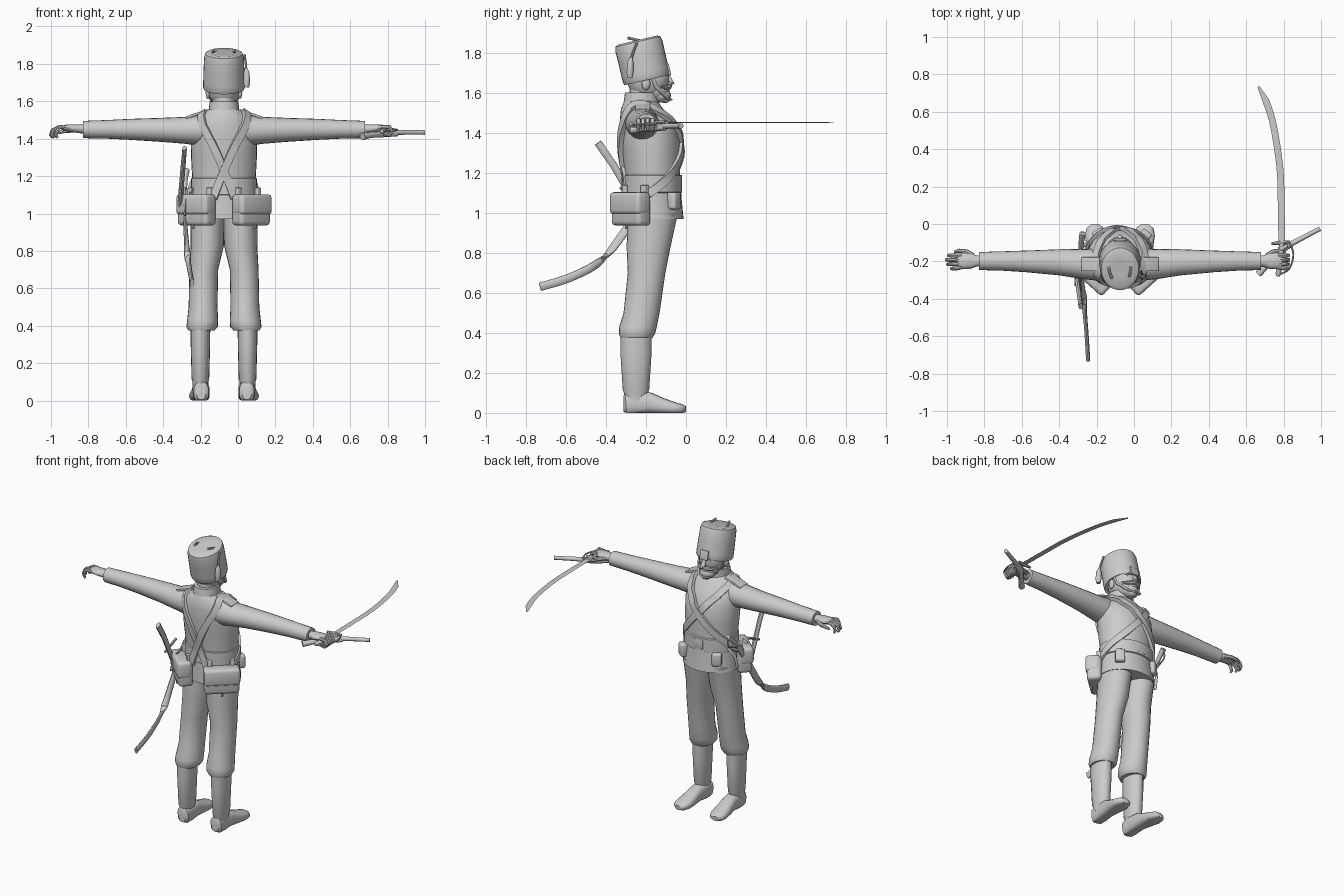
import bpy, bmesh, math
from mathutils import Vector, Matrix

CX = -0.075                                   # body mirror plane
Y, Z = Vector((0, 1, 0)), Vector((0, 0, 1))
mat = bpy.data.materials.new("plain grey")
mat.diffuse_color = (0.6, 0.6, 0.6, 1)


def finish(name, bm, angle=40):
    bmesh.ops.recalc_face_normals(bm, faces=bm.faces[:])
    me = bpy.data.meshes.new(name)
    bm.to_mesh(me)
    bm.free()
    me.materials.append(mat)
    ob = bpy.data.objects.new(name, me)
    bpy.context.collection.objects.link(ob)
    bpy.ops.object.select_all(action='DESELECT')
    ob.select_set(True)
    bpy.context.view_layer.objects.active = ob
    bpy.ops.object.shade_smooth_by_angle(angle=math.radians(angle))
    return ob


def spline(pts, k=6):
    """Smooth path through points of any dimension."""
    pts = [Vector(p) for p in pts]
    q = [pts[0]] + pts + [pts[-1]]
    out = []
    for i in range(1, len(q) - 2):
        a, b, c, d = q[i - 1:i + 3]
        for j in range(k):
            t = j / k
            out.append(0.5 * (2 * b + (c - a) * t + (2 * a - 5 * b + 4 * c - d) * t * t
                              + (3 * b - a - 3 * c + d) * t ** 3))
    return out + [pts[-1]]


def tube(name, pts, radii, n=16, up=Z, axis=None, floor=False, power=1.0):
    """Loft of elliptical rings; axis fixes the ring direction."""
    pts = [Vector(p) for p in pts]
    if not isinstance(radii, list):
        radii = [radii] * len(pts)
    bm = bmesh.new()
    rings = []
    for i, p in enumerate(pts):
        t = axis or (pts[min(i + 1, len(pts) - 1)] - pts[max(i - 1, 0)]).normalized()
        side = t.cross(up).normalized()
        top = side.cross(t)
        a, b = radii[i] if isinstance(radii[i], tuple) else (radii[i], radii[i])
        ring = []
        for k in range(n):
            w = 2 * math.pi * k / n
            c, s = math.cos(w), math.sin(w)
            c, s = (math.copysign(abs(v) ** power, v) for v in (c, s))
            v = p + side * a * c + top * b * s
            if floor:
                v.z = max(v.z, 0)
            ring.append(bm.verts.new(v))
        rings.append(ring)
    for r, q in zip(rings, rings[1:]):
        for k in range(n):
            bm.faces.new((r[k], r[(k + 1) % n], q[(k + 1) % n], q[k]))
    bm.faces.new(rings[0])
    bm.faces.new(rings[-1])
    return finish(name, bm)


def column(name, secs, n=24, power=1.0):
    """Vertical loft from (z, x, y, rx, ry)."""
    return tube(name, [(x, y, z) for z, x, y, _, _ in secs],
                [(a, b) for _, _, _, a, b in secs], n, Y, Z, power=power)


def blob(name, loc, r, seg=20):
    bm = bmesh.new()
    bmesh.ops.create_uvsphere(bm, u_segments=seg, v_segments=seg // 2, radius=1,
                              matrix=Matrix.Translation(loc) @ Matrix.Diagonal((*r, 1)))
    return finish(name, bm, 60)


def box(name, loc, size, rot=(0, 0, 0), bevel=0.0):
    bm = bmesh.new()
    m = Matrix.Translation(loc)
    for ang, ax in zip(rot, 'XYZ'):
        m = m @ Matrix.Rotation(math.radians(ang), 4, ax)
    bmesh.ops.create_cube(bm, size=1, matrix=m @ Matrix.Diagonal((*size, 1)))
    if bevel:
        bmesh.ops.bevel(bm, geom=bm.edges[:], offset=bevel, segments=3, profile=0.5, affect='EDGES')
    return finish(name, bm)


# torso: (z, half width, back y, front y)
BODY = [(0.97, .183, -.31, -.012), (1.1, .170, -.303, -.025), (1.19, .170, -.303, -.03),
        (1.3, .176, -.322, -.025), (1.4, .178, -.33, -.035), (1.47, .168, -.33, -.07),
        (1.52, .135, -.325, -.115), (1.555, .085, -.31, -.14)]
column("jacket", [(z, CX, (b + f) / 2, r, (f - b) / 2) for z, r, b, f in BODY], 32)
column("waist_belt", [(z, CX, -.165, r, r - .03) for z, r in
                      ((1.1, .171), (1.103, .176), (1.187, .176), (1.19, .171))], 32)
column("collar", [(1.53, CX, -.225, .085, .09), (1.6, CX, -.22, .076, .085), (1.6, CX, -.22, .06, .07)])


def body_point(a, z):
    for p, q in zip(BODY, BODY[1:]):
        if z <= q[0] or q is BODY[-1]:
            t = (z - p[0]) / (q[0] - p[0])
            r, b, f = (p[i] + (q[i] - p[i]) * t for i in (1, 2, 3))
            a = math.radians(a)
            return Vector((CX + r * math.cos(a), (b + f) / 2 + (f - b) / 2 * math.sin(a), z))


def strap(name, keys, s, width=.042, thick=.014):
    """Flat band lying on the jacket along (angle, height) keys."""
    uv = spline(keys, 7)
    bm = bmesh.new()
    rings = []
    for i, (a, z) in enumerate(uv):
        p = body_point(a, z)
        nrm = (body_point(a + 2, z) - p).cross(body_point(a, z + .01) - p).normalized()
        t = (body_point(*uv[min(i + 1, len(uv) - 1)]) - body_point(*uv[max(i - 1, 0)])).normalized()
        w = nrm.cross(t).normalized() * width / 2
        ring = []
        for v in (p - w - nrm * .01, p + w - nrm * .01, p + w + nrm * thick, p - w + nrm * thick):
            if s < 0:
                v.x = 2 * CX - v.x
            ring.append(bm.verts.new(v))
        rings.append(ring)
    for r, q in zip(rings, rings[1:]):
        for k in range(4):
            bm.faces.new((r[k], r[(k + 1) % 4], q[(k + 1) % 4], q[k]))
    bm.faces.new(rings[0])
    bm.faces.new(rings[-1])
    finish(name, bm)


STRAP = [(-71, 1.08), (-90, 1.23), (-115, 1.4), (-145, 1.51), (-180, 1.535), (-218, 1.5),
         (-245, 1.44), (-270, 1.35), (-310, 1.22), (-355, 1.12), (-400, 1.05)]
for s, side in ((-1, "left"), (1, "right")):
    def X(off):
        return CX + s * off
    strap(side + "_cross_strap", STRAP, s, thick=.014 if s > 0 else .02)

    # trousers, boots and shoes
    column(side + "_trouser_leg", [(z, X(o), y, a, b) for z, o, y, a, b in (
        (1.0, .088, -.165, .09, .125), (.83, .089, -.187, .089, .11), (.7, .108, -.197, .077, .094),
        (.5, .112, -.222, .077, .09), (.43, .114, -.24, .083, .094), (.395, .117, -.245, .084, .09),
        (.375, .12, -.248, .07, .08), (.375, .122, -.25, .04, .05))])
    column(side + "_boot", [(z, X(.126), -.25, a, b) for z, a, b in (
        (.4, .053, .078), (.3, .052, .078), (.115, .047, .066), (.1, .042, .06), (.05, .042, .055))], 20)
    tube(side + "_shoe", [(X(o), y, z) for o, y, z in (
        (.122, -.312, .045), (.122, -.30, .045), (.122, -.25, .05), (.124, -.18, .05), (.128, -.12, .035),
        (.132, -.06, .024), (.136, -.02, .02), (.138, -.002, .018))],
        [(.025, .04), (.04, .055), (.045, .06), (.045, .052), (.05, .04), (.055, .03), (.045, .024), (.02, .015)],
        20, floor=True, power=.8)

    # sleeve and shoulder board
    tube(side + "_sleeve", [(X(o), y, z) for o, y, z in (
        (.09, -.22, 1.45), (.15, -.217, 1.445), (.21, -.213, 1.445), (.32, -.205, 1.447),
        (.5, -.20, 1.45), (.62, -.198, 1.45), (.755, -.198, 1.449), (.755, -.198, 1.449))],
        [(.085, .08), (.083, .08), (.08, .072), (.07, .065), (.058, .056), (.052, .05), (.048, .046), (.03, .03)],
        20, axis=Vector((s, 0, 0)))
    box(side + "_shoulder_board", (X(.145), -.215, 1.532), (.125, .075, .014), (0, s * 19, 0), .004)

    # wrist, palm, fingers and thumb
    grip = s > 0
    tube(side + "_palm", [(X(o), -.198, z) for o, z in
                          ((.73, 1.45), (.765, 1.452), (.80, 1.455), (.845, 1.458), (.865, 1.458))],
         [(.027, .025), (.029, .024), (.042, .022), (.043, .018), (.036, .012)], 14)
    for i in range(4):
        y = -.168 - i * .021
        if grip:
            path = [(.845, 1.462), (.885, 1.462), (.9, 1.44), (.885, 1.418), (.85, 1.42)]
        else:
            L = (.0, .012, .006, -.015)[i]
            path = [(.845, 1.46), (.88, 1.462), (.905 + L, 1.445), (.915 + L, 1.42), (.905 + L, 1.405)]
        tube(side + f"_finger_{i + 1}", [(X(o), y - .006 * i * (k > 0) * .4, z) for k, (o, z) in enumerate(path)],
             [.011, .011, .0105, .0095, .006], 8, up=Y)
    tube(side + "_thumb", [(X(.785), -.17, 1.45), (X(.82), -.148, 1.445), (X(.86), -.143, 1.44), (X(.885), -.15, 1.43)],
         [.014, .013, .011, .007], 8)

    # cartridge pouch with flap, hung on the rear corner of the belt
    turn = Matrix.Rotation(math.radians(s * 42), 3, 'Z')
    mid = Vector((X(.145), -.275, 1.018))
    box(side + "_pouch", mid, (.215, .09, .165), (0, 0, s * 42), .022)
    box(side + "_pouch_flap", mid + turn @ Vector((0, -.008, .03)), (.222, .09, .11), (0, 0, s * 42), .02)
    for k in (-.07, .07):
        box(side + "_pouch_loop", mid + turn @ Vector((k, .03, .05)), (.03, .035, .14), (0, 0, s * 42), .005)
    tube(side + "_pouch_toggle", [mid + turn @ Vector((0, -.03, -.075)), mid + turn @ Vector((0, -.03, -.1))],
         .008, 8, Y)
    blob(side + "_ear", (X(.086), -.20, 1.645), (.012, .022, .032), 12)

# head, face and beard
column("neck", [(1.53, CX, -.215, .06, .07), (1.64, CX, -.205, .062, .075)])
blob("head", (CX, -.19, 1.67), (.086, .105, .105), 28)
blob("jaw", (CX, -.152, 1.612), (.062, .07, .055))
blob("beard", (CX, -.125, 1.588), (.052, .05, .038))
blob("beard_tip", (CX, -.105, 1.57), (.03, .028, .022), 14)
tube("nose", [(CX, -.098, 1.69), (CX, -.082, 1.668), (CX, -.072, 1.65), (CX, -.09, 1.642)],
     [.009, .012, .016, .010], 10, Y)
for s in (-1, 1):
    tube("moustache", [(CX, -.08, 1.634), (CX + s * .025, -.085, 1.628), (CX + s * .05, -.105, 1.625),
                       (CX + s * .068, -.125, 1.632)], [.011, .013, .010, .004], 8)
    tube("eyebrow", [(CX + s * .012, -.09, 1.69), (CX + s * .035, -.093, 1.694), (CX + s * .058, -.112, 1.688)],
         [.006, .008, .004], 8)
    blob("eye", (CX + s * .032, -.103, 1.674), (.013, .01, .009), 12)
    tube("chin_strap", [(CX + s * .092, -.175, 1.7), (CX + s * .086, -.15, 1.63), (CX + s * .05, -.095, 1.575),
                        (CX, -.075, 1.565)], [(.004, .01)] * 4, 8, Y)

# cap tilted back, with badge, cord and tassel
tilt = Vector((0, -.235, 1)).normalized()
base = Vector((CX, -.198, 1.675))
tube("cap", [base + tilt * h for h in (.0, -.012, 0, .03, .1, .165, .185, .193, .188)],
     [(.09, .1), (.107, .114), (.112, .119), (.111, .12), (.109, .12), (.106, .121), (.1, .116), (.086, .1), (.03, .035)],
     32, Y, tilt)
tube("cap_top_cord", spline([base + tilt * .193 + Vector((.06 * math.cos(a), .07 * math.sin(a), -.016 * math.sin(a)))
                             for a in (-.6, .3, 1.2, 2.1, 3, 3.9)], 4), .007, 8)
box("cap_badge", base + Vector((0, .112, .04)), (.06, .012, .06), (13, 0, 0), .004)
tube("cap_cord", [(.035, -.245, 1.85), (.042, -.265, 1.8), (.044, -.275, 1.76)], .006, 8, Y)
tube("cap_tassel", [(.044, -.275, 1.775), (.046, -.278, 1.75), (.047, -.28, 1.7), (.046, -.28, 1.675)],
     [.008, .016, .018, .013], 10, Y)

# drawn sabre held in the right hand
blade = spline([(.79, -.1, 1.452), (.787, .1, 1.452), (.78, .3, 1.452), (.745, .53, 1.452), (.705, .66, 1.452)], 6)
tube("sabre_blade", blade + [Vector((.665, .735, 1.452))], [(.018, .003)] * len(blade) + [(.006, .002)], 6)
tube("sabre_grip", [(.79, -.1, 1.45), (.782, -.2, 1.445), (.772, -.265, 1.44), (.768, -.28, 1.44)],
     [.012, .014, .015, .009], 10)
tube("sabre_guard", [(.735, -.105, 1.45), (.79, -.1, 1.45), (.835, -.095, 1.45)], [.008, .012, .007], 8)
tube("knuckle_bow", spline([(.83, -.098, 1.45), (.852, -.16, 1.447), (.83, -.24, 1.443), (.772, -.272, 1.44)], 4),
     .005, 8)

# pistol held in the same hand
tube("pistol_barrel", [(.775, -.14, 1.432), (.9, -.075, 1.434), (.985, -.03, 1.434), (.995, -.025, 1.434)],
     [.016, .013, .012, .014], 10)
tube("pistol_stock", [(.85, -.103, 1.425), (.775, -.15, 1.425), (.71, -.22, 1.42), (.665, -.268, 1.412)],
     [.013, .018, .016, .019], 10)
box("pistol_lock", (.80, -.125, 1.45), (.045, .02, .025), (0, 0, 28), .005)

# sheathed sabre on the left hip
sheath = spline([(-.285, -.15, 1.13), (-.285, -.22, 1.035), (-.28, -.3, .915), (-.268, -.42, .765),
                 (-.255, -.57, .68), (-.245, -.73, .63)], 5)
tube("scabbard", sheath, [(.011, .022)] * len(sheath), 10, Vector((0, .7, .7)))
tube("sheathed_hilt", [(-.285, -.15, 1.13), (-.282, -.1, 1.19), (-.275, -.05, 1.23)], [.012, .014, .017], 10)
tube("sheathed_guard", [(-.285, -.19, 1.1), (-.285, -.14, 1.135), (-.285, -.1, 1.155)], .01, 8)
tube("sheathed_bow", spline([(-.285, -.1, 1.15), (-.282, -.05, 1.17), (-.275, -.045, 1.23)], 4), .005, 8)

# straight stave tucked beside it, and its hangers
tube("stave", [(-.285, -.44, 1.35), (-.295, -.36, 1.235), (-.31, -.26, 1.06), (-.312, -.24, 1.02)],
     [(.012, .02), (.013, .019), (.013, .017), (.008, .01)], 10, Y)
tube("stave_guard", [(-.31, -.33, 1.12), (-.305, -.22, 1.17)], .008, 8)
for y in (-.1, -.26):
    tube("sling", [(-.24, y, 1.13), (-.28, y - .02, 1.08), (-.285, y - .04, .99)], [(.006, .012)] * 3, 8, Y)

# small pouch and buckle on the front
box("belt_buckle", (CX, -.026, 1.145), (.07, .014, .06), (0, 0, 0), .004)
box("front_pouch", (-.19, -.055, 1.06), (.06, .05, .085), (0, 0, 30), .012)
box("cap_box", (.06, -.06, 1.06), (.06, .05, .085), (0, 0, -35), .012)
